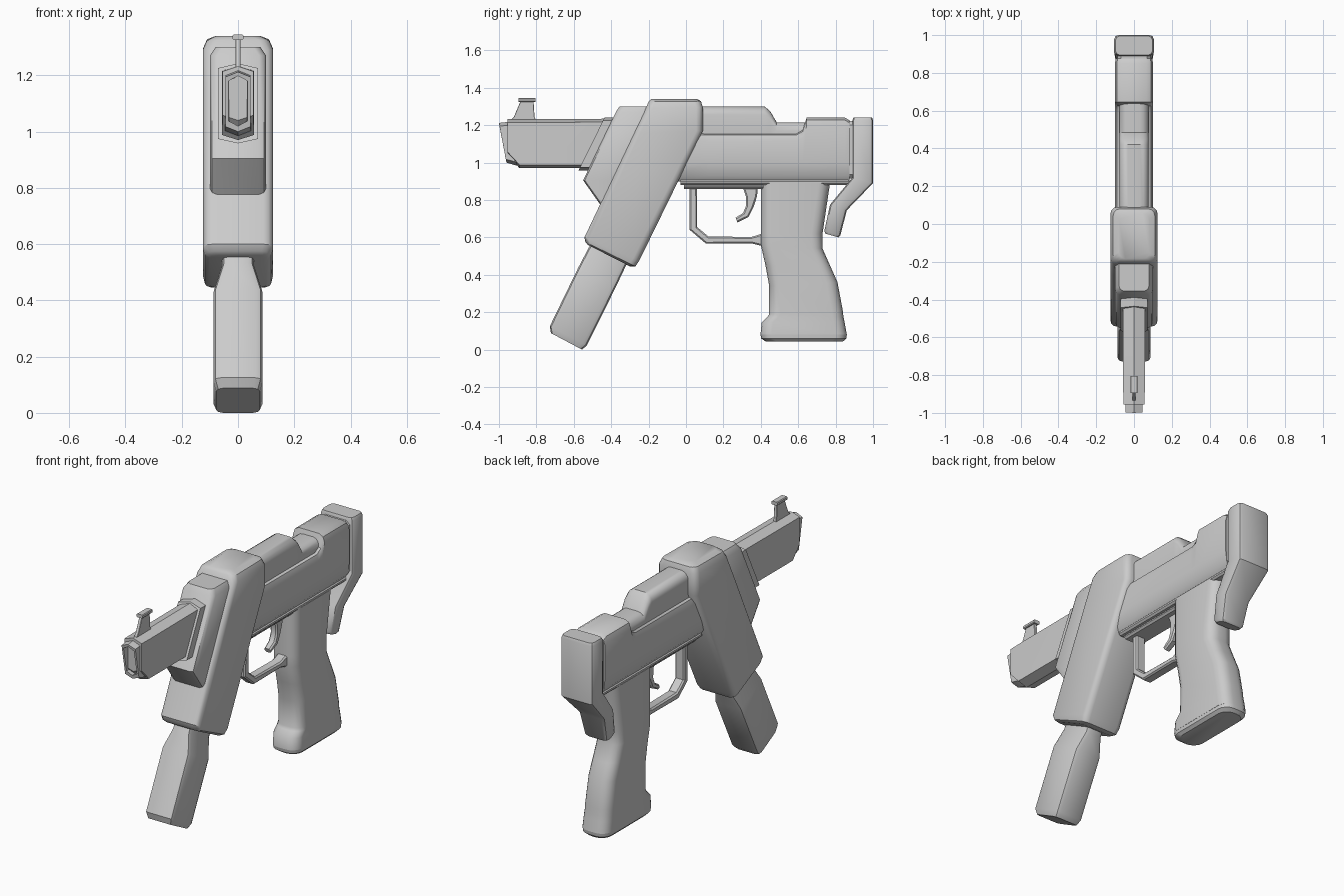
import bpy, bmesh, math
from mathutils import Vector


def ring(sec, r0, r1, n):
    """Rounded rectangle spanning x and the line (y0,z0)-(y1,z1); r = (across, along)."""
    y0, z0, y1, z1, w = sec
    a, b = Vector((0, y0, z0)), Vector((0, y1, z1))
    length = (b - a).length
    d = (b - a) / length
    pts = []
    for sx, end, r, start in ((-1, 0, r0, 180), (1, 0, r0, 270),
                              (1, 1, r1, 0), (-1, 1, r1, 90)):
        rx, rt = min(r[0], w), min(r[1], length * 0.49)
        ct = length - rt if end else rt
        for i in range(n + 1):
            ang = math.radians(start + 90 * i / n)
            p = a + d * (ct + rt * math.sin(ang))
            p.x = sx * (w - rx) + rx * math.cos(ang)
            pts.append(p)
    return pts


def loft(name, secs, r0=(.02, .02), r1=None, n=2, angle=35):
    """Skin a list of sections and close both ends."""
    bm = bmesh.new()
    rings = [[bm.verts.new(p) for p in ring(s, r0, r1 or r0, n)] for s in secs]
    m = len(rings[0])
    for ra, rb in zip(rings, rings[1:]):
        for i in range(m):
            j = (i + 1) % m
            bm.faces.new((ra[i], ra[j], rb[j], rb[i]))
    bm.faces.new(rings[0])
    bm.faces.new(rings[-1])
    bmesh.ops.remove_doubles(bm, verts=bm.verts, dist=1e-4)
    bmesh.ops.recalc_face_normals(bm, faces=bm.faces)
    me = bpy.data.meshes.new(name)
    bm.to_mesh(me)
    bm.free()
    ob = bpy.data.objects.new(name, me)
    bpy.context.collection.objects.link(ob)
    bpy.ops.object.select_all(action='DESELECT')
    ob.select_set(True)
    bpy.context.view_layer.objects.active = ob
    bpy.ops.object.shade_smooth_by_angle(angle=math.radians(angle))
    return ob


def bar(name, ya, yb, za, zb, w, r=(.01, .01)):
    return loft(name, [(ya, za, ya, zb, w), (yb, za, yb, zb, w)], r, n=1)


# Front tube: hexagonal sleeve, inner tip with open bore, slanted collar
hexa = dict(r0=(.2, .018), n=1, angle=20)
loft("barrel_sleeve", [(-.955, 1.04, -.955, 1.232, .055), (-.89, .97, -.89, 1.232, .057),
                       (-.3, .97, -.3, 1.235, .057)], **hexa)
loft("barrel_tip", [(-.75, .985, -.75, 1.222, .046), (-.91, .985, -.91, 1.222, .046),
                    (-.96, 1.0, -1.0, 1.212, .044), (-.963, 1.02, -.998, 1.198, .033),
                    (-.75, 1.02, -.75, 1.198, .028)], **hexa)
loft("barrel_collar", [(-.575, .958, -.435, 1.242, .071), (-.3, .958, -.3, 1.242, .071)], **hexa)

# Front sight
loft("sight_post", [(-.945, 1.22, -.80, 1.22, .009), (-.92, 1.245, -.81, 1.245, .009),
                    (-.885, 1.328, -.815, 1.328, .009)], (.002, .002), n=1)
bar("sight_head", -.895, -.805, 1.325, 1.345, .019, (.004, .004))

# Slanted shroud and the large magazine housing behind it
loft("front_shroud", [(-.355, 1.30, -.12, 1.30, .08), (-.375, 1.27, -.1, 1.27, .1),
                      (-.55, .905, -.3, .905, .1), (-.455, .77, -.35, .77, .1)], (.025, .03))
loft("magazine_housing", [(-.185, 1.34, .06, 1.34, .08), (-.2, 1.325, .08, 1.328, .11),
                          (-.215, 1.29, .09, 1.295, .125), (-.28, 1.155, .09, 1.17, .125),
                          (-.543, .60, -.25, .475, .125), (-.538, .575, -.27, .445, .118),
                          (-.525, .56, -.30, .445, .105)], (.035, .035), n=3)

# Magazine with narrowed neck
loft("magazine", [(-.46, .66, -.27, .55, .055), (-.525, .535, -.33, .43, .057),
                  (-.575, .44, -.375, .335, .0875), (-.728, .125, -.53, .022, .0875),
                  (-.722, .088, -.556, .0, .078)], (.025, .025))

# Receiver with raised rear block and rounded bolt on top
loft("receiver", [(-.07, .9, .05, 1.16, .1), (.12, .9, .12, 1.16, .1), (.59, .9, .59, 1.16, .1),
                  (.625, .9, .625, 1.18, .1), (.645, .9, .645, 1.24, .1),
                  (.85, .9, .85, 1.24, .1), (.875, .9, .875, 1.225, .098)],
     (.03, .10), (.035, .045))
loft("bolt_cover", [(.03, 1.1, .03, 1.3, .077), (.42, 1.1, .42, 1.3, .077),
                    (.45, 1.1, .45, 1.275, .077), (.485, 1.1, .485, 1.215, .077),
                    (.66, 1.1, .66, 1.215, .077)], (.01, .01), (.045, .045), n=4)
bar("lower_rail", -.03, .87, .88, .91, .08)
bar("guard_rail", -.01, .42, .858, .885, .06)

# Grip and base plate
loft("grip", [(.40, .89, .77, .89, .082), (.40, .62, .73, .62, .082), (.40, .56, .73, .54, .082),
              (.425, .45, .77, .45, .082), (.445, .34, .81, .36, .083),
              (.445, .19, .838, .21, .085), (.435, .175, .842, .175, .085),
              (.405, .145, .848, .145, .086), (.398, .08, .86, .08, .087)], (.06, .06), n=4, angle=45)
loft("grip_base", [(.398, .08, .86, .08, .086), (.402, .06, .857, .06, .085),
                   (.425, .044, .84, .044, .07)], (.06, .06), n=4)

# Trigger guard and trigger
loft("trigger_guard", [(.02, .88, .06, .88, .03), (.02, .64, .06, .655, .03),
                       (.107, .566, .12, .605, .03), (.35, .568, .35, .602, .03),
                       (.42, .55, .42, .625, .03)], (.008, .008), n=1)
loft("trigger", [(.30, .88, .385, .88, .022), (.32, .82, .38, .82, .022),
                 (.322, .77, .362, .765, .022), (.305, .73, .335, .71, .022),
                 (.265, .705, .275, .68, .02)], (.008, .008), n=1)

# Rear spacer and bent butt plate
bar("rear_spacer", .86, .9, .915, 1.222, .088, (.02, .02))
loft("butt_plate", [(.895, 1.24, .995, 1.24, .098), (.89, 1.225, 1.0, 1.225, .105),
                    (.89, .92, 1.0, .89, .105), (.77, .775, .86, .745, .085),
                    (.74, .635, .825, .61, .075), (.745, .62, .815, .60, .068)], (.022, .022))
